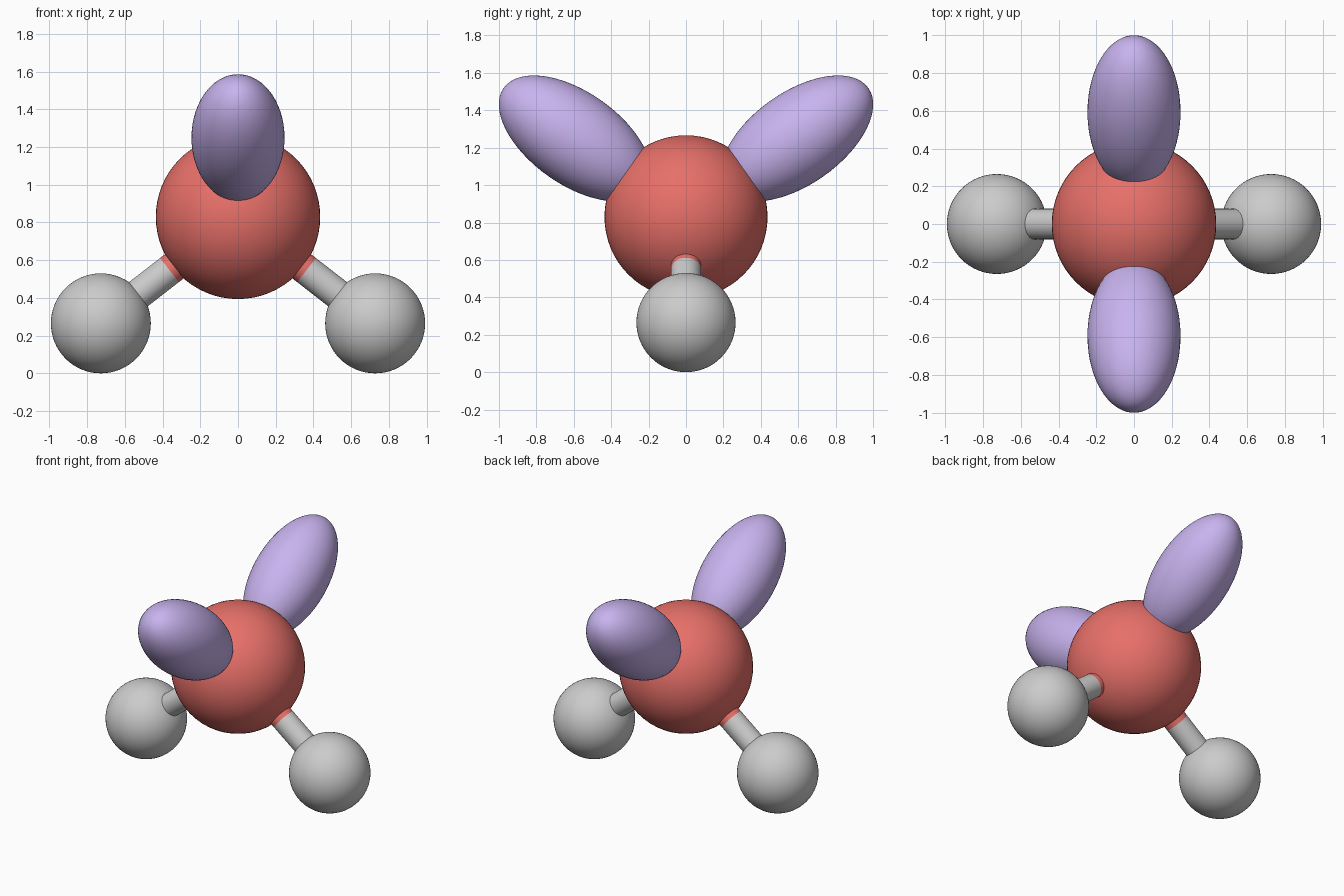
import bpy, math
from mathutils import Vector

if "Cube" in bpy.data.objects:
    bpy.data.objects.remove(bpy.data.objects["Cube"])

CENTRE = Vector((0, 0, 0.83))   # middle of the large atom
BOND = 0.92
H_R = 0.265


def material(name, rgb):
    m = bpy.data.materials.new(name)
    m.diffuse_color = (*rgb, 1)
    m.use_nodes = True
    m.node_tree.nodes["Principled BSDF"].inputs["Base Color"].default_value = m.diffuse_color
    return m


RED = material("red", (0.80, 0.16, 0.14))
LILAC = material("lilac", (0.58, 0.45, 0.86))


def finish(name, mat):
    ob = bpy.context.object
    ob.name = name
    bpy.ops.object.shade_smooth_by_angle(angle=math.radians(40))
    if mat:
        ob.data.materials.append(mat)
    return ob


def ball(name, loc, scale, mat=None, axis=Vector((0, 0, 1))):
    bpy.ops.mesh.primitive_uv_sphere_add(segments=64, ring_count=32, radius=1, location=loc)
    ob = finish(name, mat)
    ob.scale = scale
    ob.rotation_euler = axis.to_track_quat('Z', 'Y').to_euler()
    return ob


def rod(name, a, b, radius, mat=None):
    bpy.ops.mesh.primitive_cylinder_add(vertices=48, radius=radius, depth=(b - a).length,
                                        location=(a + b) / 2)
    ob = finish(name, mat)
    ob.rotation_euler = (b - a).to_track_quat('Z', 'Y').to_euler()
    return ob


# Large central atom
ball("central_atom", CENTRE, (0.436,) * 3, RED)

bond_half = math.radians(104.5 / 2)
lobe_half = math.radians(109.5 / 2)
for s, side, end in ((-1, "left", "front"), (1, "right", "back")):
    # Small atom with a two-tone bond, hanging down to each side
    d = Vector((s * math.sin(bond_half), 0, -math.cos(bond_half)))
    tip = CENTRE + d * BOND
    tip.z = H_R
    mid = (CENTRE + tip) / 2
    ball(side + "_small_atom", tip, (H_R,) * 3)
    rod(side + "_bond_inner", CENTRE, mid, 0.081, RED)
    rod(side + "_bond_outer", mid, tip, 0.081)

    # Electron-pair lobe, rising to the front and back
    d = Vector((0, s * math.sin(lobe_half), math.cos(lobe_half)))
    ball(end + "_lobe", CENTRE + d * 0.727, (0.247, 0.247, 0.467), LILAC, d)
